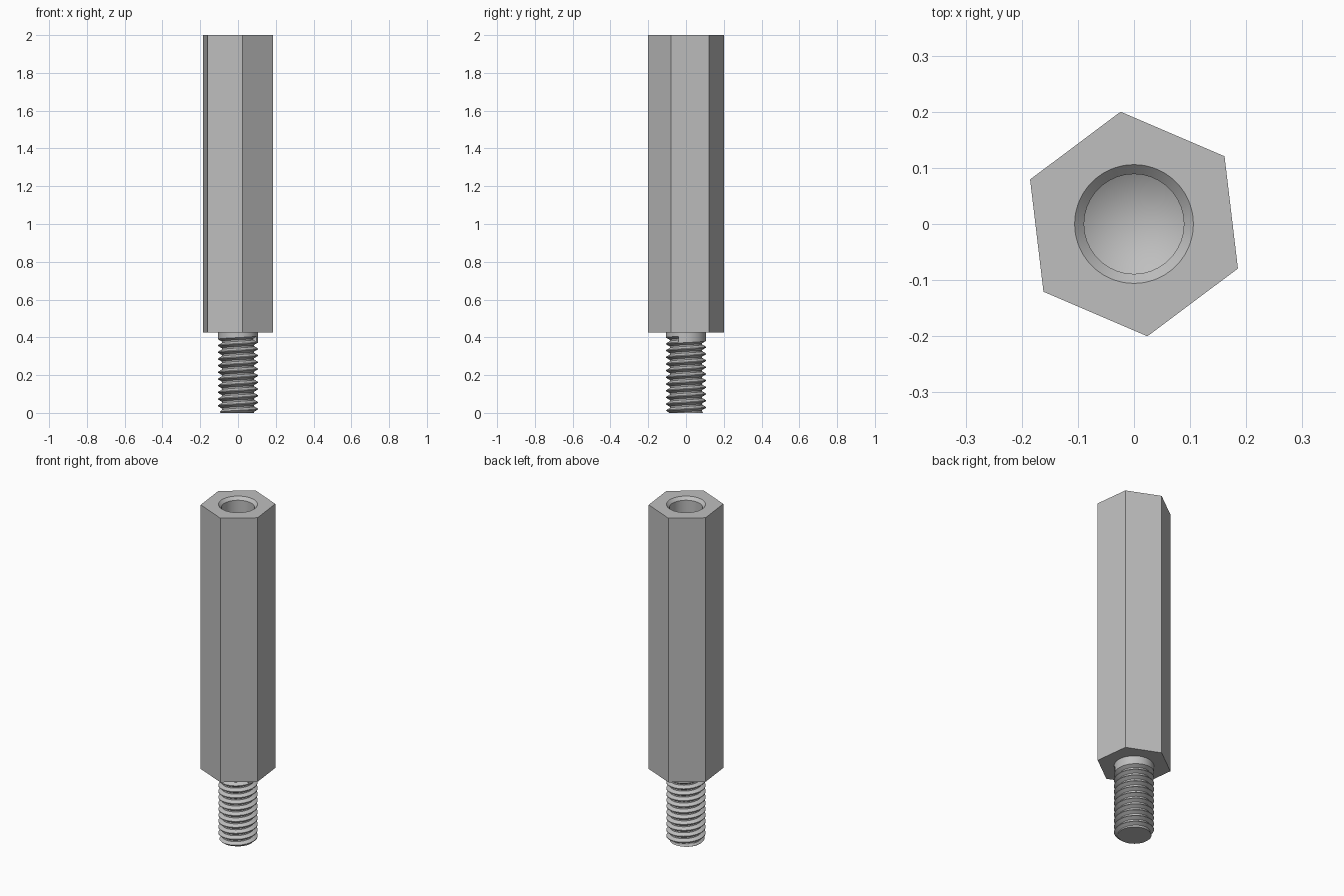
import bpy, bmesh, math

if "Cube" in bpy.data.objects:
    bpy.data.objects.remove(bpy.data.objects["Cube"], do_unlink=True)

HEIGHT, SHOULDER = 2.0, 0.425
HEX_R, HEX_TURN = 0.2015, math.radians(36.8)
THREAD_R, ROOT_R = 0.106, 0.086
BORE_R, BORE_DEPTH = 0.089, 0.5
PITCH, TURNS, SEG = 0.0354, 13, 36
RUNOUT_ANGLE, RUNOUT_Z = math.radians(-22), 0.37

steel = bpy.data.materials.new("grey steel")
steel.use_nodes = True
colour = (0.52, 0.52, 0.52, 1)
steel.diffuse_color = colour
steel.node_tree.nodes["Principled BSDF"].inputs["Base Color"].default_value = colour


def ring(bm, radius, z, sides, turn=0.0):
    angles = [turn + math.tau * i / sides for i in range(sides)]
    return [bm.verts.new((radius * math.cos(a), radius * math.sin(a), z)) for a in angles]


def join_rings(bm, low, high):
    n = len(low)
    for i in range(n):
        j = (i + 1) % n
        bm.faces.new((low[i], low[j], high[j], high[i]))


def finish(bm, name):
    bmesh.ops.recalc_face_normals(bm, faces=bm.faces[:])
    mesh = bpy.data.meshes.new(name)
    bm.to_mesh(mesh)
    bm.free()
    mesh.materials.append(steel)
    obj = bpy.data.objects.new(name, mesh)
    bpy.context.collection.objects.link(obj)
    bpy.ops.object.select_all(action='DESELECT')
    obj.select_set(True)
    bpy.context.view_layer.objects.active = obj
    bpy.ops.object.shade_smooth_by_angle(angle=math.radians(25))


# Hexagonal body with a chamfered, drilled blind hole
bm = bmesh.new()
bottom = ring(bm, HEX_R, SHOULDER, 6, HEX_TURN)
top = ring(bm, HEX_R, HEIGHT, 6, HEX_TURN)
join_rings(bm, bottom, top)
bm.faces.new(bottom)
floor_z = HEIGHT - BORE_DEPTH
mouth = ring(bm, THREAD_R, HEIGHT, SEG)
throat = ring(bm, BORE_R, HEIGHT - (THREAD_R - BORE_R), SEG)
floor = ring(bm, BORE_R, floor_z, SEG)
join_rings(bm, throat, mouth)
join_rings(bm, floor, throat)
tip = bm.verts.new((0, 0, floor_z - BORE_R * math.tan(math.radians(31))))
for i in range(SEG):
    bm.faces.new((tip, floor[(i + 1) % SEG], floor[i]))
rim = [e for e in bm.edges if all(abs(v.co.z - HEIGHT) < 1e-5 for v in e.verts)]
bmesh.ops.triangle_fill(bm, edges=rim, use_beauty=True)
finish(bm, "hex_body")

# Threaded stud: a V groove swept up a helix, ending abruptly in the collar
groove = [(0, THREAD_R), (0.12, THREAD_R), (0.45, ROOT_R), (0.67, ROOT_R), (1, THREAD_R)]
bm = bmesh.new()
rows = []
for step in range(TURNS * SEG + 1):
    turns_left = TURNS - step / SEG
    a = RUNOUT_ANGLE - math.tau * turns_left
    row = []
    for fraction, radius in groove:
        z = RUNOUT_Z + PITCH * (fraction - turns_left)
        r = min(radius, 0.092 + max(z, 0))
        row.append(bm.verts.new((r * math.cos(a), r * math.sin(a), z)))
    rows.append(row)
for low, high in zip(rows, rows[1:]):
    for k in range(len(groove) - 1):
        bm.faces.new((low[k], high[k], high[k + 1], low[k + 1]))
bm.faces.new(rows[-1])

# Plain collar above the last turn of the groove
edge = [row[-1] for row in rows[-SEG - 1:]]
upper = [bm.verts.new((v.co.x, v.co.y, SHOULDER)) for v in edge]
for i in range(SEG):
    bm.faces.new((edge[i], edge[i + 1], upper[i + 1], upper[i]))
bmesh.ops.remove_doubles(bm, verts=bm.verts[:], dist=1e-5)

# Flat end of the stud
cut = bmesh.ops.bisect_plane(bm, geom=bm.verts[:] + bm.edges[:] + bm.faces[:],
                             plane_co=(0, 0, 0), plane_no=(0, 0, -1), clear_outer=True)
end_edges = [g for g in cut["geom_cut"] if isinstance(g, bmesh.types.BMEdge)]
bmesh.ops.triangle_fill(bm, edges=end_edges, use_beauty=True)
finish(bm, "threaded_stud")
